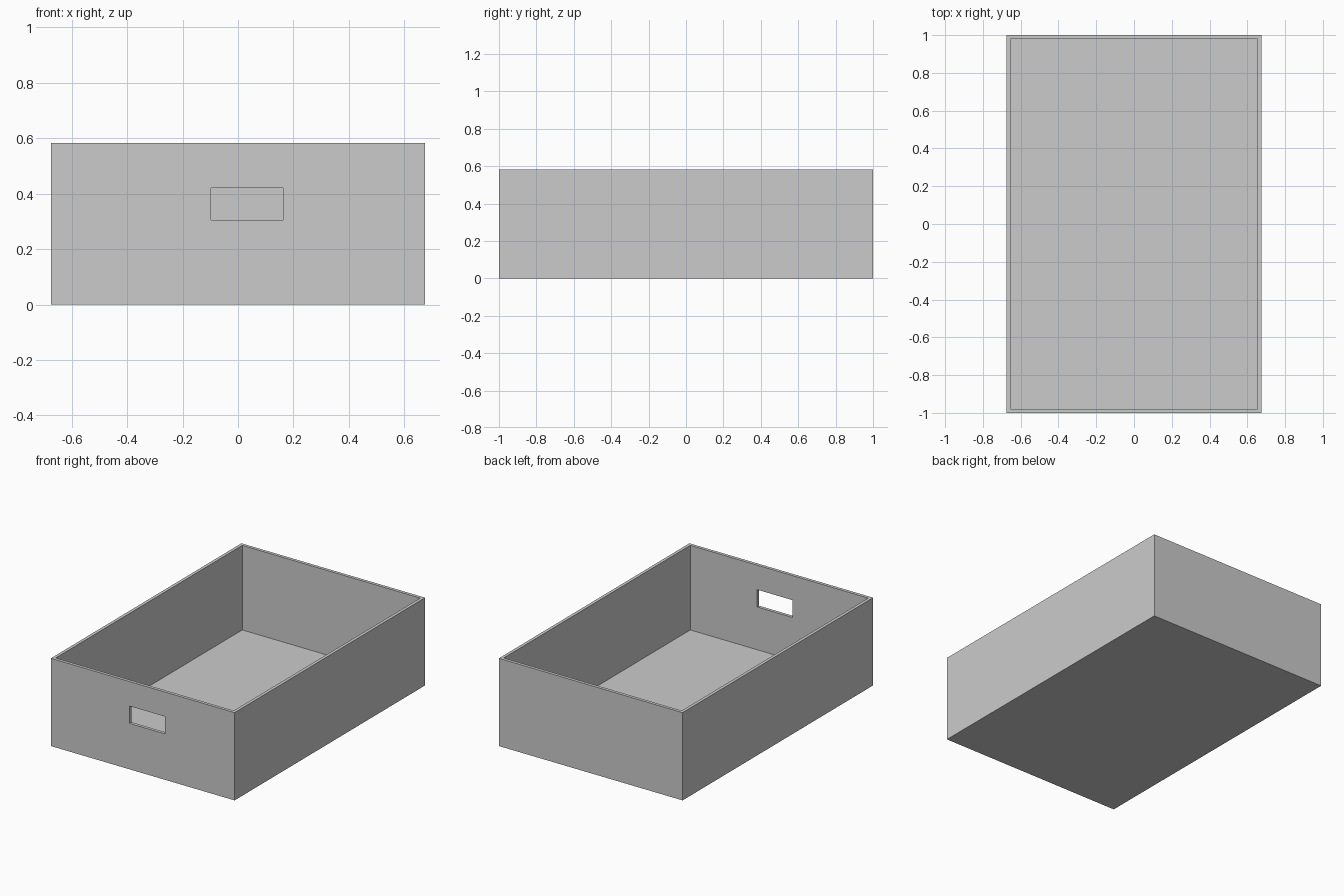
import bpy
import bmesh
from mathutils import Matrix, Vector

old = bpy.data.objects.get("Cube")
if old:
    bpy.data.objects.remove(old, do_unlink=True)

WIDTH, LENGTH, HEIGHT, WALL = 1.35, 2.0, 0.583, 0.021

grey = bpy.data.materials.new("light grey")
grey.use_nodes = True
grey.diffuse_color = (0.6, 0.6, 0.6, 1)
grey.node_tree.nodes["Principled BSDF"].inputs["Base Color"].default_value = grey.diffuse_color


def box(name, low, high):
    """Box between two opposite corners."""
    low, high = Vector(low), Vector(high)
    bm = bmesh.new()
    place = Matrix.Translation((low + high) / 2) @ Matrix.Diagonal((*(high - low), 1))
    bmesh.ops.create_cube(bm, size=1, matrix=place)
    mesh = bpy.data.meshes.new(name)
    bm.to_mesh(mesh)
    bm.free()
    mesh.materials.append(grey)
    obj = bpy.data.objects.new(name, mesh)
    bpy.context.collection.objects.link(obj)
    return obj


# Open tray: inset the top face and push it down to the floor
tray = box("tray", (-WIDTH / 2, -LENGTH / 2, 0), (WIDTH / 2, LENGTH / 2, HEIGHT))
bm = bmesh.new()
bm.from_mesh(tray.data)
top = max(bm.faces, key=lambda f: f.calc_center_median().z)
bmesh.ops.inset_individual(bm, faces=[top], thickness=WALL, use_even_offset=True)
inner = bmesh.ops.extrude_discrete_faces(bm, faces=[top])["faces"][0]
bmesh.ops.translate(bm, verts=inner.verts, vec=(0, 0, WALL - HEIGHT))
bmesh.ops.recalc_face_normals(bm, faces=bm.faces)
bm.to_mesh(tray.data)
bm.free()

# Hand hole through the front wall only
cutter = box("hand_hole_cutter", (-0.098, -1.1, 0.305), (0.162, -0.9, 0.42))
cutter.hide_render = True
cut = tray.modifiers.new("hand_hole", "BOOLEAN")
cut.operation = "DIFFERENCE"
cut.solver = "EXACT"
cut.object = cutter
bpy.context.view_layer.objects.active = tray
bpy.ops.object.modifier_apply(modifier=cut.name)
bpy.data.objects.remove(cutter, do_unlink=True)
